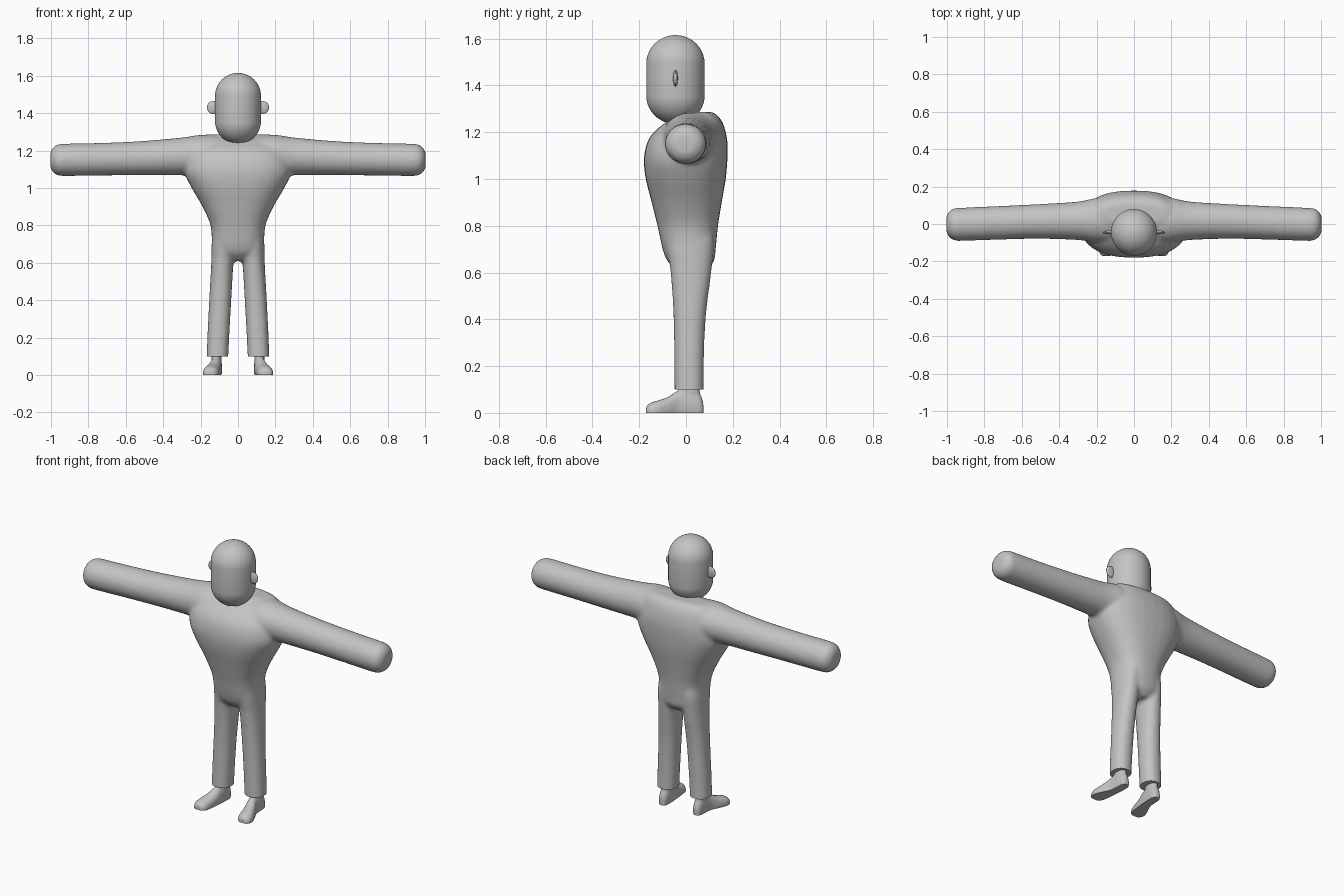
import bpy, bmesh, math
from mathutils import Vector

if "Cube" in bpy.data.objects:
    bpy.data.objects.remove(bpy.data.objects["Cube"])

grey = bpy.data.materials.new("plain grey")
grey.diffuse_color = (0.55, 0.55, 0.55, 1)
grey.use_nodes = True
grey.node_tree.nodes["Principled BSDF"].inputs["Base Color"].default_value = grey.diffuse_color


def spline(rows, steps=5):
    """Catmull-Rom refinement of a list of rows."""
    out = []
    for i in range(len(rows) - 1):
        p = [rows[max(0, min(len(rows) - 1, i + k))] for k in (-1, 0, 1, 2)]
        for j in range(steps):
            t = j / steps
            out.append([0.5 * (2 * b + (c - a) * t + (2 * a - 5 * b + 4 * c - d) * t * t
                               + (3 * b - a - 3 * c + d) * t ** 3) for a, b, c, d in zip(*p)])
    return out + [list(rows[-1])]


def loft(bm, rows, place, power=2.0, n=32):
    """Closed tube; each row is (position, a_min, a_max, b_min, b_max)."""
    rings = []
    for t, a0, a1, b0, b1 in spline(rows):
        ring = []
        for k in range(n):
            c, s = math.cos(2 * math.pi * k / n), math.sin(2 * math.pi * k / n)
            c = math.copysign(abs(c) ** (2 / power), c)
            s = math.copysign(abs(s) ** (2 / power), s)
            a, b = (a0 + a1 + (a1 - a0) * c) / 2, (b0 + b1 + (b1 - b0) * s) / 2
            ring.append(bm.verts.new(place(t, a, b)))
        rings.append(ring)
    for r, q in zip(rings, rings[1:]):
        for k in range(n):
            bm.faces.new((r[k], r[(k + 1) % n], q[(k + 1) % n], q[k]))
    bm.faces.new(rings[0])
    bm.faces.new(rings[-1])


def finish(name, bm, angle=60):
    bmesh.ops.recalc_face_normals(bm, faces=bm.faces)
    mesh = bpy.data.meshes.new(name)
    bm.to_mesh(mesh)
    bm.free()
    obj = bpy.data.objects.new(name, mesh)
    bpy.context.collection.objects.link(obj)
    mesh.materials.append(grey)
    bpy.ops.object.select_all(action='DESELECT')
    obj.select_set(True)
    bpy.context.view_layer.objects.active = obj
    bpy.ops.object.shade_smooth_by_angle(angle=math.radians(angle))
    return obj


def blend(name, bm, voxel, smoothing, cut):
    """Fuse overlapping tubes into one soft skin, then cut it flat at a height."""
    tmp = finish("blend_helper", bm)
    mod = tmp.modifiers.new("fuse", 'REMESH')
    mod.mode, mod.voxel_size = 'VOXEL', voxel
    mod = tmp.modifiers.new("soften", 'SMOOTH')
    mod.factor, mod.iterations = 0.5, smoothing
    bpy.context.view_layer.update()
    fused = bpy.data.meshes.new_from_object(
        tmp.evaluated_get(bpy.context.evaluated_depsgraph_get()))
    bpy.data.objects.remove(tmp)
    bm = bmesh.new()
    bm.from_mesh(fused)
    bpy.data.meshes.remove(fused)
    bmesh.ops.bisect_plane(bm, geom=bm.verts[:] + bm.edges[:] + bm.faces[:], dist=1e-5,
                           plane_co=(0, 0, cut), plane_no=(0, 0, 1), clear_inner=True)
    bmesh.ops.holes_fill(bm, edges=[e for e in bm.edges if e.is_boundary], sides=0)
    return finish(name, bm)


# Body: torso, arms and trouser legs in one skin
body = bmesh.new()
torso = [(0.61, 0.05, -0.04, 0.09), (0.65, 0.12, -0.08, 0.12), (0.7, 0.138, -0.1, 0.127),
         (0.8, 0.147, -0.122, 0.137), (0.9, 0.19, -0.147, 0.153), (1.0, 0.248, -0.172, 0.17),
         (1.08, 0.285, -0.18, 0.177), (1.15, 0.28, -0.168, 0.178), (1.2, 0.26, -0.138, 0.17),
         (1.24, 0.24, -0.088, 0.157), (1.27, 0.21, -0.035, 0.137), (1.287, 0.17, 0.0, 0.11)]
loft(body, [(z, -w, w, f, b) for z, w, f, b in torso], lambda t, a, b: (a, b, t), 2.4)
arm = [(0.1, 1.08, 1.28, -0.1, 0.15), (0.2, 1.068, 1.284, -0.1, 0.14),
       (0.3, 1.068, 1.27, -0.086, 0.12), (0.5, 1.068, 1.252, -0.079, 0.107),
       (0.7, 1.067, 1.242, -0.083, 0.097), (0.92, 1.064, 1.237, -0.09, 0.087),
       (0.965, 1.068, 1.232, -0.086, 0.083), (0.99, 1.085, 1.215, -0.068, 0.065),
       (1.003, 1.11, 1.19, -0.042, 0.04)]
leg = [(0.05, 0.054, 0.169, -0.049, 0.075), (0.2, 0.047, 0.164, -0.05, 0.076),
       (0.4, 0.036, 0.154, -0.053, 0.084), (0.6, 0.024, 0.143, -0.066, 0.108),
       (0.72, 0.01, 0.14, -0.085, 0.12), (0.8, 0.01, 0.13, -0.08, 0.11)]
for s in (-1, 1):
    loft(body, arm, lambda t, a, b: (s * t, b, a))
    loft(body, leg, lambda t, a, b: (s * a, b, t), 2.2)
blend("body", body, 0.01, 8, 0.1)

# Feet: shoe shape along y plus an ankle stub
foot = [(0.074, 0.1, 0.128, -0.02, 0.045), (0.06, 0.09, 0.138, -0.03, 0.08),
        (0.03, 0.085, 0.143, -0.03, 0.1), (-0.03, 0.088, 0.148, -0.03, 0.096),
        (-0.08, 0.094, 0.17, -0.03, 0.067), (-0.12, 0.099, 0.186, -0.03, 0.053),
        (-0.152, 0.107, 0.186, -0.03, 0.043), (-0.171, 0.125, 0.172, -0.02, 0.026)]
ankle = [(0.05, 0.088, 0.141, -0.03, 0.06), (0.14, 0.088, 0.141, -0.03, 0.06)]
for s, side in ((-1, "right"), (1, "left")):
    bm = bmesh.new()
    loft(bm, foot, lambda t, a, b: (s * a, t, b), 2.3)
    loft(bm, ankle, lambda t, a, b: (s * a, b, t))
    blend(side + "_foot", bm, 0.006, 5, 0.0)

# Head: a sphere stretched into a capsule
bm = bmesh.new()
bmesh.ops.create_uvsphere(bm, u_segments=48, v_segments=25, radius=1)
for v in bm.verts:
    lift = math.copysign(0.067, v.co.z)
    v.co = Vector((v.co.x * 0.123, v.co.y * 0.125 - 0.045, v.co.z * 0.123 + lift + 1.425))
finish("head", bm)

# Ears: thin flattened ovals
for s, side in ((-1, "right"), (1, "left")):
    bm = bmesh.new()
    bmesh.ops.create_uvsphere(bm, u_segments=24, v_segments=16, radius=1)
    for v in bm.verts:
        v.co = Vector((v.co.x * 0.035 + s * 0.131, v.co.y * 0.01 - 0.045, v.co.z * 0.035 + 1.43))
    finish(side + "_ear", bm)
